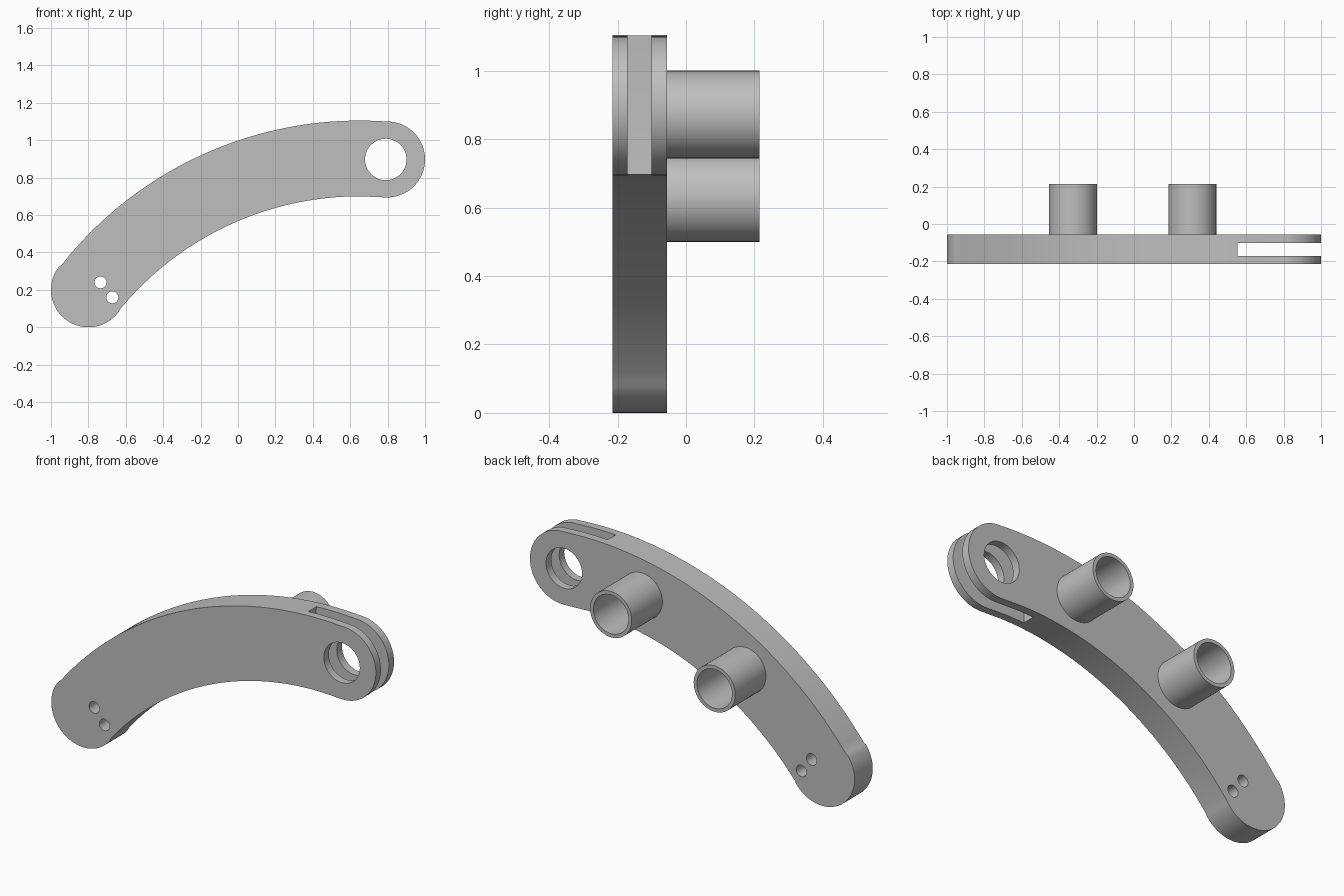
import bpy, bmesh, math
from math import radians, cos, sin, sqrt

cube = bpy.data.objects.get("Cube")
if cube:
    bpy.data.objects.remove(cube, do_unlink=True)

grey = bpy.data.materials.new("mid_grey")
grey.use_nodes = True
grey.diffuse_color = (0.52, 0.52, 0.52, 1)
grey.node_tree.nodes["Principled BSDF"].inputs["Base Color"].default_value = grey.diffuse_color

FRONT, BACK, TUBE_END = -0.215, -0.055, 0.215


def arc(cx, cz, r, a0, a1, n):
    """Points on an arc in the x-z plane, angles in degrees."""
    angles = [radians(a0 + (a1 - a0) * i / n) for i in range(n + 1)]
    return [(cx + r * cos(a), cz + r * sin(a)) for a in angles]


def make_object(name, bm):
    bmesh.ops.recalc_face_normals(bm, faces=bm.faces)
    mesh = bpy.data.meshes.new(name)
    bm.to_mesh(mesh)
    bm.free()
    mesh.materials.append(grey)
    obj = bpy.data.objects.new(name, mesh)
    bpy.context.collection.objects.link(obj)
    return obj


def prism(name, outline, y0, y1):
    """Extrude an x-z outline along y."""
    bm = bmesh.new()
    face = bm.faces.new([bm.verts.new((x, y0, z)) for x, z in outline])
    ext = bmesh.ops.extrude_face_region(bm, geom=[face])
    moved = [v for v in ext["geom"] if isinstance(v, bmesh.types.BMVert)]
    bmesh.ops.translate(bm, verts=moved, vec=(0, y1 - y0, 0))
    return make_object(name, bm)


def tube(name, x, z, outer, inner, n=64):
    """Open tube standing on the back of the arm."""
    bm = bmesh.new()
    section = [(inner, BACK), (inner, TUBE_END), (outer, TUBE_END), (outer, BACK)]
    rings = [[bm.verts.new((px, y, pz)) for px, pz in arc(x, z, r, 0, 360, n)[:-1]]
             for r, y in section]
    for a, b in zip(rings, rings[1:] + rings[:1]):
        for i in range(n):
            j = (i + 1) % n
            bm.faces.new((a[i], a[j], b[j], b[i]))
    return make_object(name, bm)


def cut(obj, cutter):
    cutter.hide_render = True
    mod = obj.modifiers.new("cut", "BOOLEAN")
    mod.operation, mod.solver, mod.object = "DIFFERENCE", "EXACT", cutter
    bpy.context.view_layer.objects.active = obj
    bpy.ops.object.modifier_apply(modifier=mod.name)
    bpy.data.objects.remove(cutter, do_unlink=True)


def bow(cx, apex, r, x0, x1, n=48):
    """Shallow arc peaking at (cx, apex), running from x0 to x1."""
    a0, a1 = (math.degrees(math.acos((x - cx) / r)) for x in (x0, x1))
    return arc(cx, apex - r, r, a0, a1, n)


# Curved arm with two round ends
outline = (bow(0.65, 1.105, 2.03, 0.77, -0.945)
           + arc(-0.8, 0.2, 0.2, 142, 322, 40)
           + bow(0.65, 0.70, 1.66, -0.63, 0.65)
           + arc(0.797, 0.897, 0.203, -92, 92, 40))
arm = prism("curved_arm", outline, FRONT, BACK)

# Fork slot with a gently curved end wall
wall = [(0.56 - 0.012 * (1 - t * t), 0.9 + 0.3 * t) for t in (i / 8 - 1 for i in range(17))]
cut(arm, prism("slot_cutter", [(1.1, 1.2), (1.1, 0.6)] + wall, -0.171, -0.101))

# Pivot hole and two small pin holes
for x, z, r in ((0.79, 0.897, 0.111), (-0.735, 0.24, 0.032), (-0.672, 0.16, 0.032)):
    cut(arm, prism("hole_cutter", arc(x, z, r, 0, 360, 48)[:-1], -0.4, 0.1))

# Tubes on the back
parts = [arm,
         tube("right_tube", -0.326, 0.628, 0.128, 0.108),
         tube("left_tube", 0.312, 0.872, 0.128, 0.108)]

for obj in parts:
    bpy.ops.object.select_all(action="DESELECT")
    obj.select_set(True)
    bpy.context.view_layer.objects.active = obj
    bpy.ops.object.shade_smooth_by_angle(angle=radians(30))
